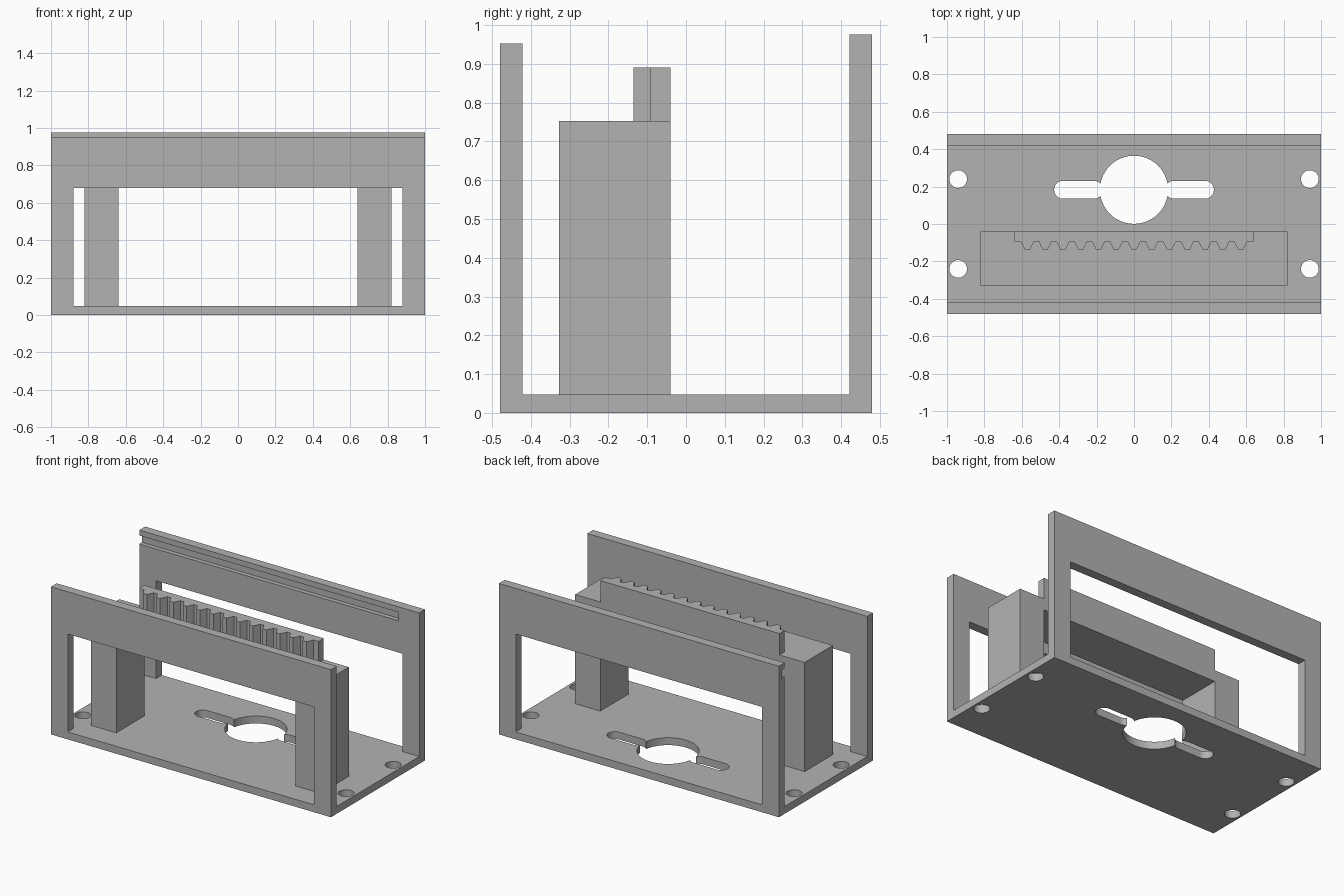
import bpy, bmesh, math
from mathutils import Vector

if "Cube" in bpy.data.objects:
    bpy.data.objects.remove(bpy.data.objects["Cube"])

grey = bpy.data.materials.new("light grey")
grey.diffuse_color = (0.45, 0.45, 0.45, 1)
grey.use_nodes = True
grey.node_tree.nodes["Principled BSDF"].inputs["Base Color"].default_value = grey.diffuse_color


def prism(name, outline, axis, lo, hi):
    """Extrude a 2D outline along y (outline is x,z) or z (outline is x,y)."""
    bm = bmesh.new()
    place = (lambda a, b, h: (a, h, b)) if axis == 'Y' else (lambda a, b, h: (a, b, h))
    face = bm.faces.new([bm.verts.new(place(a, b, lo)) for a, b in outline])
    grown = bmesh.ops.extrude_face_region(bm, geom=[face])
    shift = Vector(place(0, 0, hi - lo))
    bmesh.ops.translate(bm, vec=shift,
                        verts=[v for v in grown['geom'] if isinstance(v, bmesh.types.BMVert)])
    bmesh.ops.recalc_face_normals(bm, faces=bm.faces)
    mesh = bpy.data.meshes.new(name)
    bm.to_mesh(mesh)
    bm.free()
    mesh.materials.append(grey)
    obj = bpy.data.objects.new(name, mesh)
    bpy.context.collection.objects.link(obj)
    return obj


def rect(x0, x1, y0, y1):
    return [(x0, y0), (x1, y0), (x1, y1), (x0, y1)]


def capsule(cx, cy, half, r, n=48):
    """Rounded slot outline; a circle when half is 0."""
    pts = []
    for side in (1, -1):
        for i in range(n // 2 + (1 if half else 0)):
            t = math.pi * i / (n // 2) - side * math.pi / 2
            pts.append((cx + side * half + r * math.cos(t), cy + r * math.sin(t)))
    return pts


def arch(outer, inner, z0, z1, z2):
    """Two legs joined by a beam."""
    return [(-outer, z0), (-inner, z0), (-inner, z1), (inner, z1),
            (inner, z0), (outer, z0), (outer, z2), (-outer, z2)]


def cut(obj, cutters):
    """Subtract the cutters, then remove them."""
    for c in cutters:
        m = obj.modifiers.new("cut", 'BOOLEAN')
        m.operation, m.solver, m.object = 'DIFFERENCE', 'EXACT', c
        c.hide_render = True
    deps = bpy.context.evaluated_depsgraph_get()
    mesh = bpy.data.meshes.new_from_object(obj.evaluated_get(deps))
    obj.modifiers.clear()
    obj.data = mesh
    for c in cutters:
        bpy.data.objects.remove(c)


FLOOR = 0.048

# Base plate with centre opening, two slots and four screw holes
base = prism("base_plate", rect(-1, 1, -0.48, 0.48), 'Z', 0, FLOOR)
holes = [capsule(0, 0.183, 0, 0.182, 96)]
for s in (-1, 1):
    holes.append(capsule(s * 0.297, 0.183, 0.082, 0.048))
    holes += [capsule(s * 0.94, y, 0, 0.047) for y in (-0.24, 0.24)]
cut(base, [prism("hole_cutter", h, 'Z', -0.1, 0.2) for h in holes])
bpy.context.view_layer.objects.active = base
base.select_set(True)
bpy.ops.object.shade_smooth_by_angle(angle=math.radians(30))

# Front and back walls with large windows
prism("front_wall", arch(1, 0.88, FLOOR, 0.68, 0.953), 'Y', -0.48, -0.421)
back = prism("back_wall", arch(1, 0.88, FLOOR, 0.68, 0.975), 'Y', 0.421, 0.48)

# Groove on the inner face of the back wall, open at one end
cut(back, [prism("groove_cutter", rect(-1.1, 0.85, 0.885, 0.94), 'Y', 0.35, 0.45)])

# Bridge: two pillars and a beam
prism("bridge", arch(0.82, 0.64, FLOOR, 0.68, 0.753), 'Y', -0.328, -0.04)

# Toothed rack on top of the bridge
TEETH, PITCH, ROOT, TIP = 13, 0.095, -0.093, -0.136
rack = [(0.64, -0.04), (-0.64, -0.04), (-0.64, ROOT)]
for i in range(TEETH):
    x = (i - (TEETH - 1) / 2) * PITCH
    rack += [(x - 0.035, ROOT), (x - 0.014, TIP), (x + 0.014, TIP), (x + 0.035, ROOT)]
rack.append((0.64, ROOT))
prism("toothed_rack", rack, 'Z', 0.753, 0.891)
